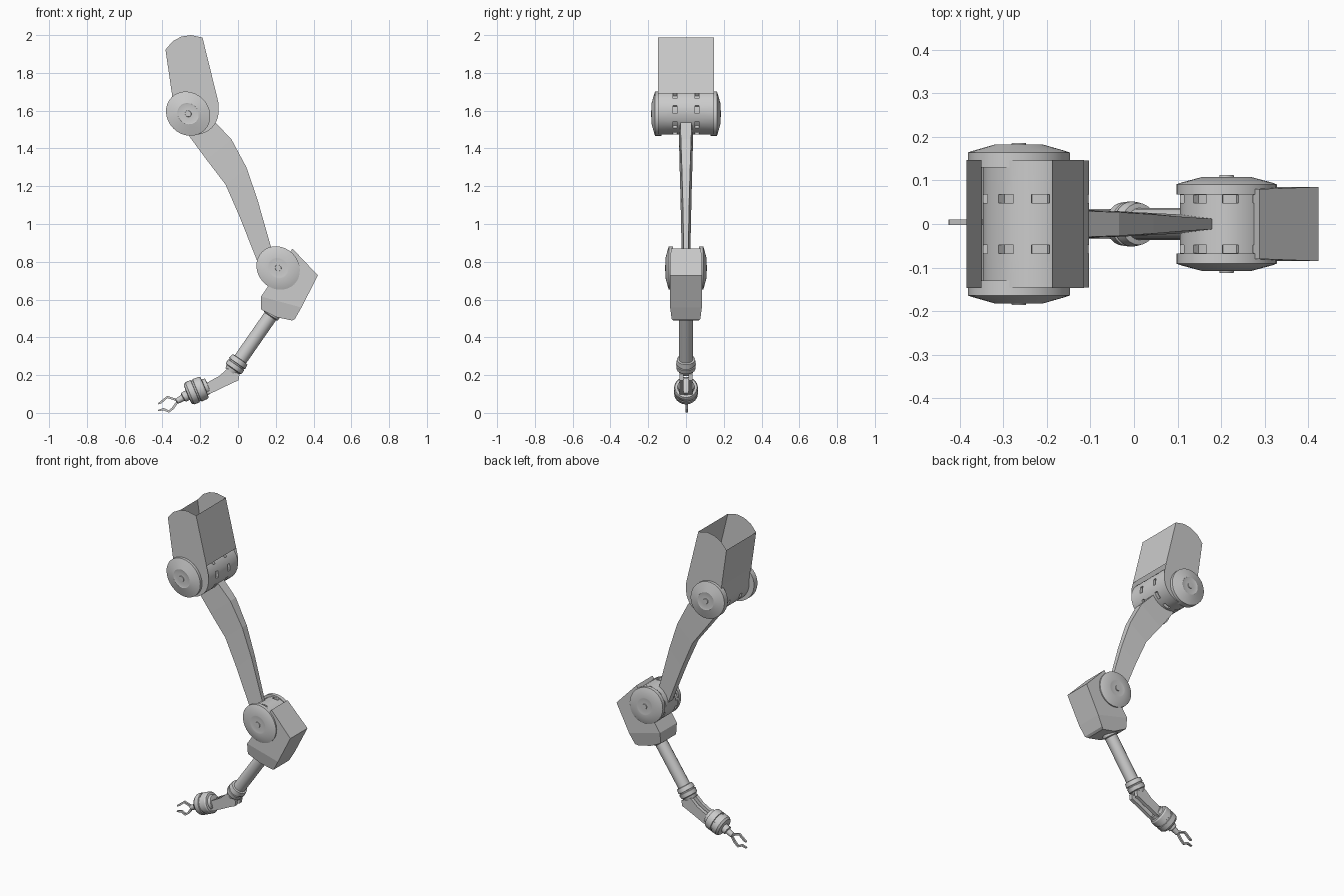
import bpy, bmesh, math
from mathutils import Vector as V

if "Cube" in bpy.data.objects:
    bpy.data.objects.remove(bpy.data.objects["Cube"])


def finish(name, bm, smooth=True):
    bmesh.ops.recalc_face_normals(bm, faces=bm.faces)
    me = bpy.data.meshes.new(name)
    bm.to_mesh(me)
    bm.free()
    if smooth:
        me.polygons.foreach_set("use_smooth", [True] * len(me.polygons))
        me.set_sharp_from_angle(angle=math.radians(30))
    ob = bpy.data.objects.new(name, me)
    bpy.context.collection.objects.link(ob)
    return ob


def skin(rings, caps=True):
    """Bridge equal-sized rings of points and cap both ends."""
    bm = bmesh.new()
    vs = [[bm.verts.new(p) for p in r] for r in rings]
    n = len(vs[0])
    for a, b in zip(vs, vs[1:]):
        for k in range(n):
            bm.faces.new((a[k], a[(k + 1) % n], b[(k + 1) % n], b[k]))
    if caps:
        bm.faces.new(vs[0])
        bm.faces.new(vs[-1])
    return bm


def turned(origin, axis, prof, segs=32, squash=0.0):
    """Turn a (distance, radius) profile about an axis lying in any direction."""
    o, a = V(origin), V(axis).normalized()
    u = V((1, 0, -1)).normalized() if abs(a.y) > .9 else V((0, 1, 0))
    w = a.cross(u)
    rings = []
    for d, r in prof:
        rings.append([o + a * d + u * (r * (1 + squash) * math.cos(t)) + w * (r * (1 - squash) * math.sin(t))
                      for t in (2 * math.pi * k / segs for k in range(segs))])
    return skin(rings)


def prism(name, pts):
    """Side profile of (x, z, half width) points spanning both sides of y = 0."""
    return finish(name, skin([[(x, s * h, z) for x, z, h in pts] for s in (-1, 1)]), False)


def slotted_drum(name, x, z, r, half, g0, g1):
    bm = turned((x, 0, z), (0, 1, 0), [(d, r) for d in (-half, -g1, -g0, g0, g1, half)], 36)
    # two rows of nine recessed slots
    slots = []
    for f in bm.faces:
        c = f.calc_center_median()
        if len(f.verts) == 4 and g0 < abs(c.y) < g1:
            k = int(math.degrees(math.atan2(c.z - z, c.x - x) + math.radians(45)) % 360 // 10)
            if k % 4 < 2:
                slots.append(f)
    res = bmesh.ops.extrude_face_region(bm, geom=slots)
    for v in res["geom"]:
        if isinstance(v, bmesh.types.BMVert):
            v.co.x = x + (v.co.x - x) * .84
            v.co.z = z + (v.co.z - z) * .84
    old = [f for f in slots if f.is_valid]
    if old:
        bmesh.ops.delete(bm, geom=old, context='FACES_ONLY')
    finish(name, bm)


def joint_caps(name, x, z, prof):
    for side, s in (("front", -1), ("back", 1)):
        finish(f"{name}_{side}", turned((x, 0, z), (0, s, 0), prof, 32, .055))


# Shoulder housing: open-topped thin shell
H = .147
top = [(-.384, 1.923), (-.345, 1.968), (-.30, 1.992), (-.25, 2.0), (-.188, 1.987)]
bm = bmesh.new()
cheek = [(-.347, 1.60)] + [(-.35, 1.69)] + top + [(-.115, 1.69), (-.103, 1.64), (-.103, 1.60)]
fr, bk = [[bm.verts.new((x, y, z)) for x, z in cheek] for y in (-H, H)]
bm.faces.new(fr)
bm.faces.new(bk)
for i, j in ((0, 1), (1, 2), (6, 7)):
    bm.faces.new((fr[i], fr[j], bk[j], bk[i]))
finish("shoulder_housing", bm, False)

# Shoulder joint
slotted_drum("shoulder_drum", -.225, 1.595, .122, .146, .048, .068)
joint_caps("shoulder_cap", -.264, 1.584,
           [(.13, .117), (.164, .117), (.168, .105), (.182, .056), (.18, .05), (.182, .017), (.186, .016)])

# Curved upper arm, wider along its inner edge
inner = [(-.28, 1.51, .037), (-.257, 1.463, .037), (-.167, 1.341, .035), (-.066, 1.209, .031),
         (.008, 1.04, .027), (.103, .80, .022), (.13, .74, .02)]
outer = [(-.17, 1.59, .031), (-.119, 1.537, .03), (-.034, 1.447, .027), (.045, 1.299, .022),
         (.103, 1.13, .017), (.177, .87, .012), (.21, .78, .011)]
finish("upper_arm", skin([[(x, -h, z), (x, h, z), (X, k, Z), (X, -k, Z)]
                          for (x, z, h), (X, Z, k) in zip(inner, outer)]), False)

# Elbow joint and box housing
slotted_drum("elbow_drum", .212, .765, .107, .09, .048, .066)
joint_caps("elbow_cap", .2125, .767,
           [(.068, .115), (.091, .115), (.095, .104), (.108, .055), (.107, .05), (.108, .017), (.112, .016)])
prism("elbow_housing", [(.288, .87, .08), (.423, .728, .085), (.336, .558, .084), (.122, .616, .084), (.172, .69, .085)])
prism("elbow_housing_base", [(.122, .616, .084), (.336, .558, .084), (.301, .497, .076), (.286, .489, .066),
                             (.2, .508, .066), (.122, .548, .076)])

# Forearm tube with end collar
D = V((-.571, 0, -.821))
finish("forearm", turned((.205, 0, .56), D, [(0, .045), (.055, .045), (.06, .037), (.36, .037)], 16))
finish("wrist_collar", turned((.012, 0, .285), D,
                              [(0, .037), (.002, .048), (.028, .052), (.03, .047), (.036, .047), (.038, .052),
                               (.062, .05), (.066, .043), (.085, .036)], 24))

# Wrist fork: two side prongs
fork = [(-.055, .235), (.008, .205), (.003, .172), (-.03, .158), (-.14, .105), (-.185, .09),
        (-.185, .145), (-.15, .168), (-.10, .195)]
for side, s in (("front", -1), ("back", 1)):
    finish(f"wrist_fork_{side}", skin([[(x, s * y, z) for x, z in fork] for y in (.012, .034)]), False)

# Hand drum and gripper stem
A = V((-.92, 0, -.38))
finish("hand_drum", turned((-.222, 0, .117), A,
                           [(-.07, .03), (-.068, .042), (-.05, .045), (-.048, .058), (-.04, .063), (-.006, .064),
                            (-.004, .059), (.004, .059), (.006, .064), (.036, .063), (.048, .054), (.05, .032)], 28))
finish("gripper_stem", turned((-.262, 0, .097), (-.87, 0, -.5),
                              [(0, .027), (.03, .027), (.034, .018), (.07, .015), (.075, .008)], 16))


# Gripper fingers: thin bent bars
def finger(name, pts, w=.006, h=.006):
    rings = []
    for i, (x, z) in enumerate(pts):
        p, q = pts[max(i - 1, 0)], pts[min(i + 1, len(pts) - 1)]
        t = V((q[0] - p[0], 0, q[1] - p[1])).normalized()
        n = V((-t.z, 0, t.x)) * w * (.6 if i == len(pts) - 1 else 1)
        c = V((x, .004, z))
        rings.append([c + n * a + V((0, h * b, 0)) for a, b in ((-1, -1), (1, -1), (1, 1), (-1, 1))])
    finish(name, skin(rings), False)


finger("upper_finger", [(-.318, .066), (-.374, .084), (-.408, .056), (-.422, .048)])
finger("lower_finger", [(-.318, .062), (-.345, .024), (-.366, .007), (-.394, .02), (-.424, .012)])
